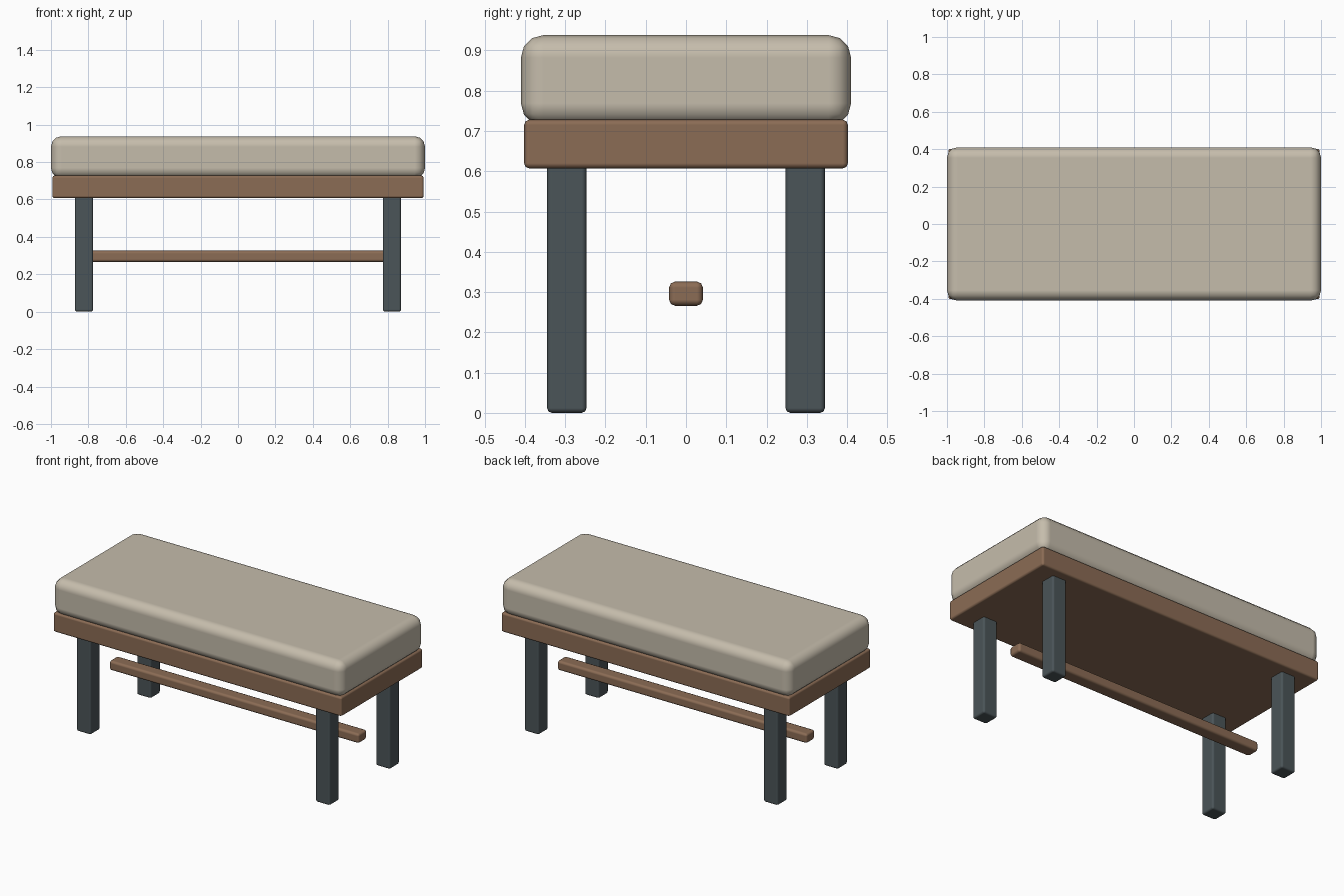
import bpy, math

if "Cube" in bpy.data.objects:
    bpy.data.objects.remove(bpy.data.objects["Cube"])


def material(name, rgb):
    m = bpy.data.materials.new(name)
    m.diffuse_color = (*rgb, 1.0)
    m.use_nodes = True
    m.node_tree.nodes["Principled BSDF"].inputs["Base Color"].default_value = m.diffuse_color
    return m


FABRIC = material("beige fabric", (0.56, 0.505, 0.41))
WOOD = material("brown wood", (0.26, 0.15, 0.09))
METAL = material("dark grey metal", (0.07, 0.09, 0.098))


def rounded_box(name, mat, lo, hi, bevel, segments):
    """Box between two corners with rounded edges and flat-shaded large faces."""
    bpy.ops.mesh.primitive_cube_add(size=1)
    ob = bpy.context.object
    ob.name = name
    size = [b - a for a, b in zip(lo, hi)]
    for v in ob.data.vertices:
        v.co = [a + (c + 0.5) * s for a, c, s in zip(lo, v.co, size)]
    ob.data.materials.append(mat)
    bpy.ops.object.shade_smooth()
    mod = ob.modifiers.new("rounded edges", 'BEVEL')
    mod.width = bevel
    mod.segments = segments
    mod.limit_method = 'NONE'
    mod.harden_normals = True
    return ob


# Padded seat, sunk slightly into the frame
rounded_box("seat_cushion", FABRIC, (-1, -0.41, 0.713), (1, 0.41, 0.938), 0.056, 3)

# Wooden frame under the cushion
rounded_box("seat_frame", WOOD, (-0.993, -0.402, 0.607), (0.993, 0.402, 0.728), 0.013, 2)

# Four square legs
for sx, side in ((-1, "left"), (1, "right")):
    for sy, end in ((-1, "front"), (1, "back")):
        x, y, h = sx * 0.823, sy * 0.296, 0.049
        rounded_box(f"{end}_{side}_leg", METAL,
                    (x - h, y - h, 0), (x + h, y + h, 0.625), 0.012, 2)

# Long stretcher bar between the leg pairs
rounded_box("stretcher_bar", WOOD, (-0.86, -0.042, 0.266), (0.86, 0.042, 0.326), 0.015, 2)
